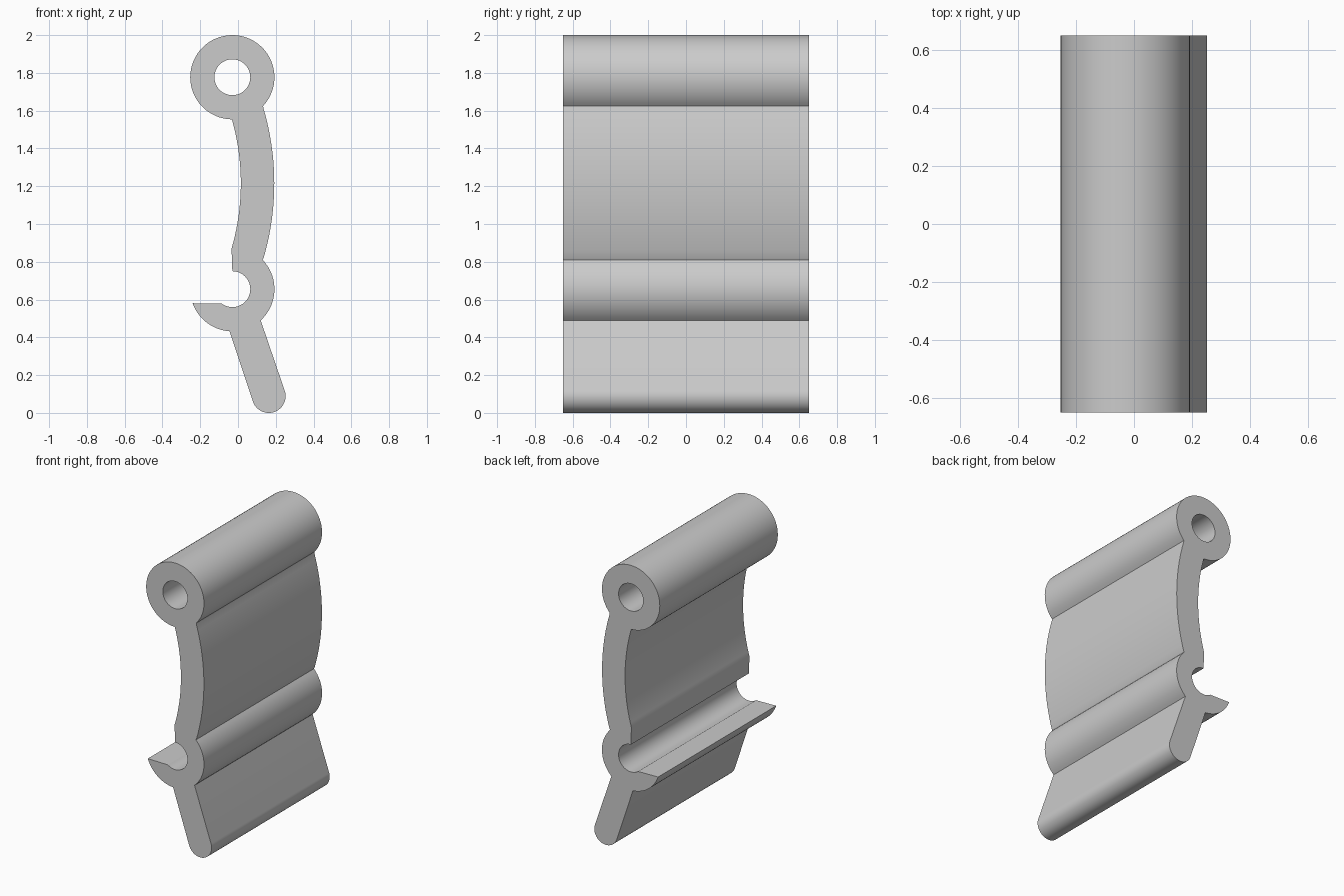
import bpy
import bmesh
from math import sin, cos, radians, asin
from mathutils import Vector

if "Cube" in bpy.data.objects:
    bpy.data.objects.remove(bpy.data.objects["Cube"], do_unlink=True)

HALF_WIDTH = 0.65
OUTER, BORE = 0.223, 0.095
EYE = (-0.03, 1.777)       # centre of the closed top barrel
HOOK = (-0.03, 0.655)      # centre of the open lower barrel
TIP, TIP_R = (0.163, 0.089), 0.089
BOW, BOW_IN, BOW_OUT = (-1.22, 1.215), 1.235, 1.412


def arc(centre, radius, start, end, steps):
    """Points on an arc, angles in degrees."""
    angles = [radians(start + (end - start) * i / steps) for i in range(steps + 1)]
    return [(centre[0] + radius * cos(a), centre[1] + radius * sin(a)) for a in angles]


def bow_angle(z, radius):
    return asin((z - BOW[1]) / radius) * 180 / 3.14159265


# Side profile, counter-clockwise
outline = arc(EYE, OUTER, -43, 269, 56)                      # top barrel
outline += arc(BOW, BOW_IN, bow_angle(1.552, BOW_IN),
               bow_angle(0.87, BOW_IN), 20)                  # inner bowed web
outline += arc(HOOK, BORE, 90, -126, 36)                     # hook bore
outline += arc(HOOK, OUTER, 199.5, 266, 14)                  # lip underside
outline += arc(TIP, TIP_R, 198.4, 378.4, 28)                 # rounded leg end
outline += arc(HOOK, OUTER, -47.7, 44, 18)                   # hook back
outline += arc(BOW, BOW_OUT, bow_angle(0.82, BOW_OUT),
               bow_angle(1.615, BOW_OUT), 20)                # outer bowed web
bore = arc(EYE, BORE, 0, 360, 48)[:-1]

# Fill the profile around the bore and extrude it across the width
bm = bmesh.new()
edges = []
for loop in (outline, bore):
    verts = [bm.verts.new((x, -HALF_WIDTH, z)) for x, z in loop]
    edges += [bm.edges.new((v, verts[i - 1])) for i, v in enumerate(verts)]
bmesh.ops.triangle_fill(bm, edges=edges, use_beauty=True, normal=Vector((0, -1, 0)))
result = bmesh.ops.extrude_face_region(bm, geom=bm.faces[:], use_keep_orig=True)
moved = [g for g in result["geom"] if isinstance(g, bmesh.types.BMVert)]
bmesh.ops.translate(bm, verts=moved, vec=(0, 2 * HALF_WIDTH, 0))
bmesh.ops.recalc_face_normals(bm, faces=bm.faces[:])
mesh = bpy.data.meshes.new("hinge_clip")
bm.to_mesh(mesh)
bm.free()

clip = bpy.data.objects.new("hinge_clip", mesh)
bpy.context.collection.objects.link(clip)

# Single grey material
grey = bpy.data.materials.new("light_grey")
grey.use_nodes = True
colour = (0.6, 0.6, 0.6, 1)
grey.diffuse_color = colour
grey.node_tree.nodes["Principled BSDF"].inputs["Base Color"].default_value = colour
mesh.materials.append(grey)

bpy.ops.object.select_all(action="DESELECT")
clip.select_set(True)
bpy.context.view_layer.objects.active = clip
bpy.ops.object.shade_smooth_by_angle(angle=radians(25))
